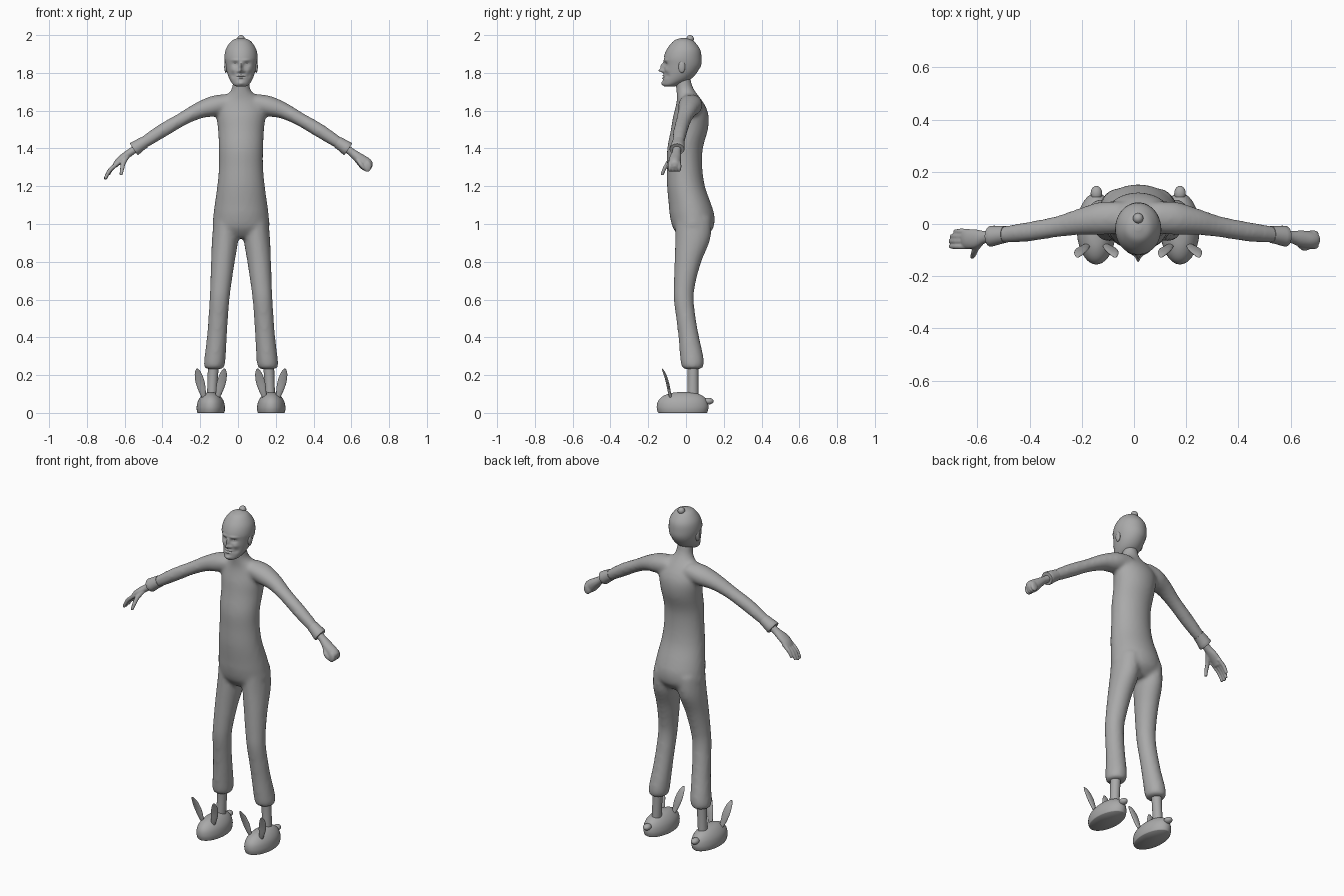
import bpy, bmesh, math
from mathutils import Vector

CX = 0.016  # the body's middle line
grey = bpy.data.materials.new("plain_grey")
grey.diffuse_color = (0.4, 0.4, 0.4, 1)


def spline(rows, steps):
    """Catmull-Rom interpolation of rows of numbers."""
    out = []
    for i in range(len(rows) - 1):
        a, b, c, d = (rows[max(i - 1, 0)], rows[i], rows[i + 1], rows[min(i + 2, len(rows) - 1)])
        for k in range(steps):
            t = k / steps
            out.append([0.5 * (2 * q + (r - p) * t + (2 * p - 5 * q + 4 * r - s) * t * t
                               + (3 * q - p - 3 * r + s) * t ** 3) for p, q, r, s in zip(a, b, c, d)])
    return out + [list(rows[-1])]


def add_loft(bm, rows, axis, side=1, seg=24, steps=4):
    """Rows are x, y, z, radius along axis, radius across it."""
    rows = spline(rows, steps)
    u = Vector(axis).normalized()
    pts = [Vector((r[0] * side + CX, r[1], r[2])) for r in rows]
    rings = []
    for i, r in enumerate(rows):
        t = pts[min(i + 1, len(pts) - 1)] - pts[max(i - 1, 0)]
        v = Vector((0, 1, 0)) if u.x == 1 else t.cross(u).normalized()
        ring = []
        for k in range(seg):
            a = 2 * math.pi * k / seg
            ring.append(bm.verts.new(pts[i] + u * math.cos(a) * r[3] + v * math.sin(a) * r[4]))
        rings.append(ring)
    for a, b in zip(rings, rings[1:]):
        for k in range(seg):
            bm.faces.new((a[k], a[(k + 1) % seg], b[(k + 1) % seg], b[k]))
    bm.faces.new(rings[0])
    bm.faces.new(rings[-1])


def finish(name, bm, voxel=0, smooth=0):
    bmesh.ops.recalc_face_normals(bm, faces=bm.faces)
    me = bpy.data.meshes.new(name)
    bm.to_mesh(me)
    bm.free()
    me.materials.append(grey)
    ob = bpy.data.objects.new(name, me)
    bpy.context.collection.objects.link(ob)
    bpy.context.view_layer.objects.active = ob
    ob.select_set(True)
    bpy.ops.object.shade_smooth_by_angle(angle=math.radians(50))
    ob.select_set(False)
    if voxel:  # fuse overlapping lofts into one skin
        m = ob.modifiers.new("fuse", 'REMESH')
        m.mode, m.voxel_size, m.use_smooth_shade = 'VOXEL', voxel, True
        m = ob.modifiers.new("soften", 'SMOOTH')
        m.factor, m.iterations = 0.5, smooth
    return ob


def part(name, rows, axis=(1, 0, 0), side=1, seg=24, steps=4):
    bm = bmesh.new()
    add_loft(bm, rows, axis, side, seg, steps)
    return finish(name, bm)


def ball(bm, loc, size):
    vs = bmesh.ops.create_uvsphere(bm, u_segments=20, v_segments=12, radius=1)["verts"]
    for v in vs:
        v.co = Vector((v.co.x * size[0] + loc[0] + CX, v.co.y * size[1] + loc[1], v.co.z * size[2] + loc[2]))


X, Y = (1, 0, 0), (0, 1, 0)

# Body suit: torso, legs and arms fused
torso = [(0, -.022, 1.79, .043, .042), (0, -.010, 1.73, .046, .044), (0, .002, 1.695, .062, .052),
         (0, .016, 1.66, .100, .064), (0, .025, 1.62, .128, .080), (0, .026, 1.57, .130, .094),
         (0, .018, 1.5, .122, .098), (0, -.005, 1.4, .117, .094), (0, -.007, 1.3, .117, .093),
         (0, 0, 1.2, .126, .100), (0, .022, 1.1, .140, .113), (0, .033, 1.04, .147, .118),
         (0, .038, .975, .148, .105), (0, .035, .925, .10, .06)]
leg = [(.078, .040, 1.03, .066, .095), (.084, .036, .92, .070, .093), (.096, .010, .8, .063, .071),
       (.107, -.008, .68, .056, .057), (.114, -.012, .6, .053, .053), (.121, 0, .5, .052, .052),
       (.128, .015, .4, .053, .055), (.137, .030, .3, .056, .062), (.141, .034, .255, .056, .060),
       (.143, .034, .232, .047, .050)]
arm = [(.06, .025, 1.645, .06, .045), (.14, .022, 1.625, .064, .055), (.22, .010, 1.602, .052, .044),
       (.31, -.010, 1.556, .041, .036), (.41, -.028, 1.498, .038, .037), (.49, -.038, 1.447, .034, .033),
       (.55, -.045, 1.408, .028, .027)]
bm = bmesh.new()
add_loft(bm, torso, X, seg=40)
for s in (-1, 1):
    add_loft(bm, leg, X, s)
    add_loft(bm, arm, Y, s)
finish("body_suit", bm, 0.011, 7)

# Head with face shaped by soft bumps and hollows
skull = [(0, -.088, 1.727, .022, .026), (0, -.078, 1.738, .042, .044), (0, -.050, 1.765, .060, .072),
         (0, -.030, 1.80, .073, .087), (0, -.020, 1.84, .081, .097), (0, -.018, 1.88, .085, .097),
         (0, -.014, 1.92, .079, .087), (0, -.013, 1.952, .062, .066), (0, -.013, 1.974, .040, .042),
         (0, -.013, 1.985, .008, .008)]
# x, z, push forward, spread x, spread z
features = [(0, 1.812, .026, .011, .010), (0, 1.835, .018, .008, .018), (.016, 1.808, .007, .007, .007),
            (.030, 1.845, -.012, .015, .010), (.031, 1.844, .006, .009, .004), (.030, 1.868, .005, .022, .006),
            (0, 1.785, .007, .017, .004), (0, 1.780, -.007, .020, .0025), (0, 1.773, .006, .015, .004),
            (0, 1.745, .008, .018, .010), (.042, 1.815, .005, .014, .012), (.042, 1.785, -.005, .012, .014)]
bm = bmesh.new()
add_loft(bm, skull, X, seg=96, steps=9)
for v in bm.verts:
    if v.co.y < -.04:
        x, z = v.co.x - CX, v.co.z
        for fx, fz, amp, sx, sz in features:
            v.co.y -= amp * math.exp(-((abs(x) - fx) / sx) ** 2 - ((z - fz) / sz) ** 2)
finish("head", bm)

for s in (-1, 1):
    bm = bmesh.new()
    ball(bm, (s * .080, -.022, 1.832), (.009, .018, .032))
    finish("ear", bm)

# Close cap, cut along a sloping brim, with a bobble on top
bm = bmesh.new()
add_loft(bm, [(x, y, z, a + .003, b + .003) for x, y, z, a, b in skull], X, seg=64, steps=5)
bmesh.ops.bisect_plane(bm, geom=bm.verts[:] + bm.edges[:] + bm.faces[:], plane_co=(0, -.10, 1.880),
                       plane_no=(0, .3, 1), clear_inner=True)
finish("cap", bm)
bm = bmesh.new()
ball(bm, (0, .022, 1.980), (.020, .020, .020))
finish("cap_bobble", bm)

# Sleeve cuffs flaring over the wrists
for s in (-1, 1):
    part("sleeve_cuff", [(.510, -.040, 1.434, .033, .032), (.535, -.043, 1.418, .036, .034),
                         (.564, -.047, 1.398, .040, .038), (.567, -.047, 1.396, .034, .032),
                         (.560, -.047, 1.401, .024, .022)], Y, s, steps=2)

# Closed fist on one side
bm = bmesh.new()
add_loft(bm, [(.545, -.046, 1.410, .023, .021), (.585, -.050, 1.380, .023, .021), (.620, -.056, 1.352, .031, .027),
              (.655, -.060, 1.322, .033, .035), (.678, -.060, 1.304, .029, .030), (.690, -.060, 1.296, .010, .010)], Y)
for k in range(4):
    ball(bm, (.668, -.086 + k * .017, 1.305), (.023, .0105, .030))
add_loft(bm, [(.615, -.078, 1.345, .010, .010), (.635, -.091, 1.315, .012, .012),
              (.655, -.088, 1.290, .009, .009)], Y, seg=12)
finish("fist", bm, 0.0045, 2)

# Open hand with fingers on the other side
bm = bmesh.new()
add_loft(bm, [(.545, -.046, 1.410, .023, .021), (.585, -.050, 1.380, .023, .020), (.620, -.056, 1.355, .035, .020),
              (.650, -.058, 1.330, .037, .018), (.668, -.058, 1.308, .034, .014)], Y, -1)
for y, reach in ((-.086, .98), (-.066, 1), (-.047, .92), (-.029, .72)):
    tip = (.655 + .066 * reach, y, 1.320 - .084 * reach)
    mid = (.700, y, 1.280)
    add_loft(bm, [(.645, y, 1.328, .011, .011), (.655 + .04 * reach, y, 1.320 - .036 * reach, .011, .011),
                  (*tip, .008, .008)], Y, -1, seg=12)
add_loft(bm, [(.600, -.068, 1.362, .014, .013), (.622, -.095, 1.325, .013, .013),
              (.630, -.115, 1.290, .011, .011), (.636, -.127, 1.258, .008, .008)], Y, -1, seg=12)
finish("open_hand", bm, 0.0045, 2)

# Ankles and rabbit slippers
sole = [(.16, -.018, 0, .070, .128), (.16, -.018, .006, .073, .132), (.16, -.018, .03, .075, .137),
        (.16, -.018, .06, .069, .131), (.16, -.016, .085, .054, .111), (.16, -.014, .103, .033, .074),
        (.16, -.014, .111, .008, .020)]
for s in (-1, 1):
    part("ankle", [(.145, .036, .27, .030, .031), (.150, .037, .18, .027, .028),
                   (.155, .036, .07, .026, .030)], X, s)
    part("slipper", sole, X, s, seg=40)
    for e in (-1, 1):
        part("slipper_ear", [(.16 + e * .034, -.080, .075, .010, .007), (.16 + e * .044, -.088, .11, .018, .008),
                             (.16 + e * .056, -.098, .16, .024, .008), (.16 + e * .066, -.112, .205, .019, .007),
                             (.16 + e * .071, -.124, .230, .008, .004), (.16 + e * .072, -.126, .234, .002, .002)],
             X, s, seg=16)
    bm = bmesh.new()
    ball(bm, (s * .16, .118, .062), (.022, .028, .018))
    finish("slipper_tail", bm)
